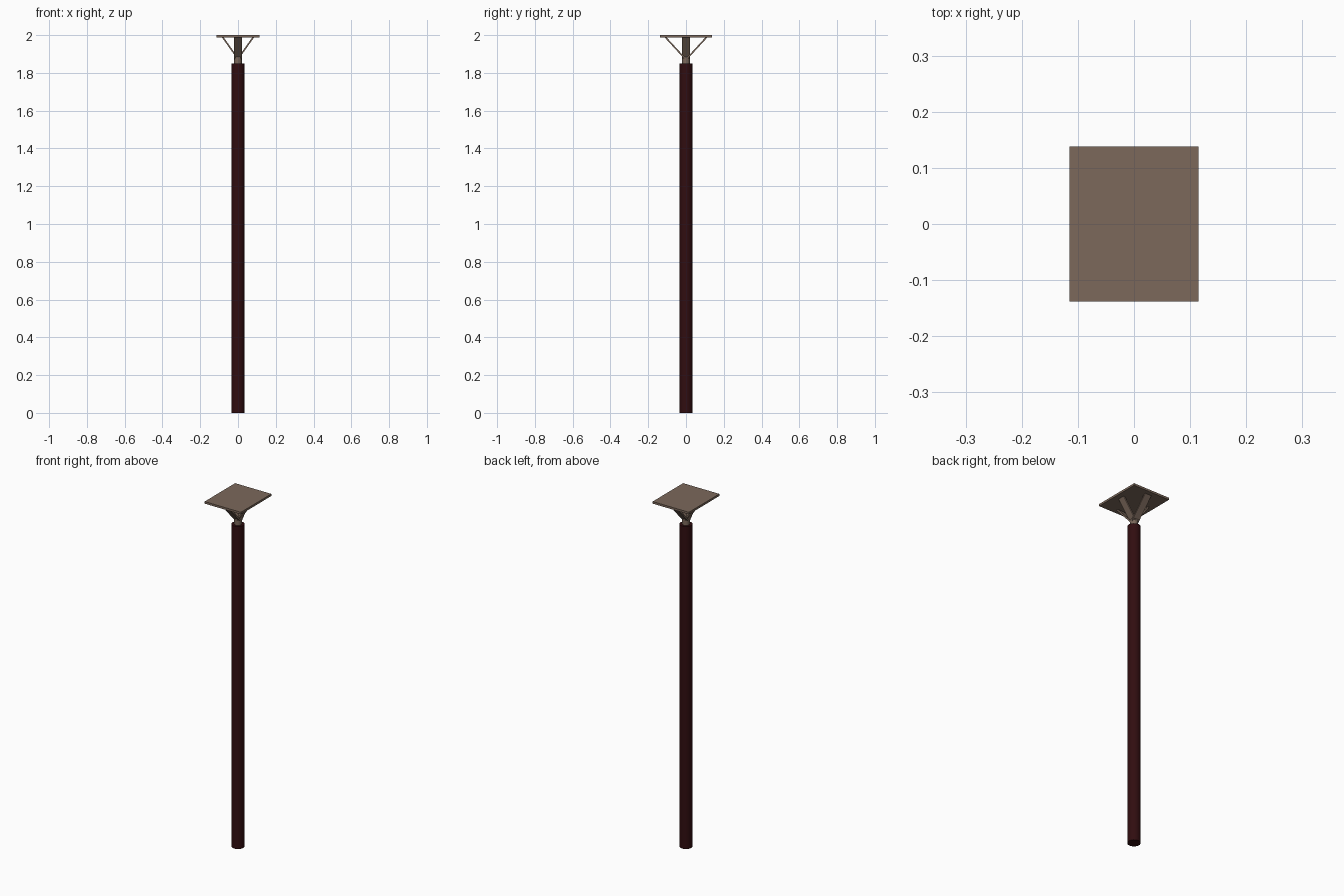
import bpy, math
from mathutils import Vector, Matrix

if "Cube" in bpy.data.objects:
    bpy.data.objects.remove(bpy.data.objects["Cube"])


def material(name, rgb):
    m = bpy.data.materials.new(name)
    m.diffuse_color = (*rgb, 1)
    m.use_nodes = True
    m.node_tree.nodes["Principled BSDF"].inputs["Base Color"].default_value = m.diffuse_color
    return m


wood = material("dark red wood", (0.03, 0.004, 0.005))
tan = material("taupe brown", (0.2, 0.14, 0.105))


def box(name, size, matrix, mat):
    bpy.ops.mesh.primitive_cube_add(size=1)
    o = bpy.context.object
    o.name = name
    o.data.transform(matrix @ Matrix.Diagonal((*size, 1)))
    o.data.materials.append(mat)
    return o


# round post
bpy.ops.mesh.primitive_cylinder_add(vertices=24, radius=0.034, depth=1.85, location=(0, 0, 0.925))
post = bpy.context.object
post.name = "post"
post.data.materials.append(wood)
bpy.ops.object.shade_smooth_by_angle(angle=math.radians(30))

# top plate
box("top_plate", (0.23, 0.276, 0.012), Matrix.Translation((0, 0, 1.994)), tan)

# short stem between post and braces
bpy.ops.mesh.primitive_cylinder_add(vertices=16, radius=0.02, depth=0.04, location=(0, 0, 1.865))
stem = bpy.context.object
stem.name = "stem"
stem.data.materials.append(tan)
bpy.ops.object.shade_smooth_by_angle(angle=math.radians(30))

# four flat slanted braces carrying the plate
for i, (name, reach, foot) in enumerate((("right", 0.082, 1.875), ("back", 0.11, 1.87),
                                         ("left", 0.082, 1.875), ("front", 0.11, 1.87))):
    a, b = Vector((0, 0, foot)), Vector((reach, 0, 1.99))
    d = b - a
    tilt = Matrix.Rotation(-math.atan2(d.z, d.x), 4, 'Y')
    spin = Matrix.Rotation(i * math.pi / 2, 4, 'Z')
    box(name + "_brace", (d.length, 0.04, 0.008),
        spin @ Matrix.Translation((a + b) / 2) @ tilt, tan)
